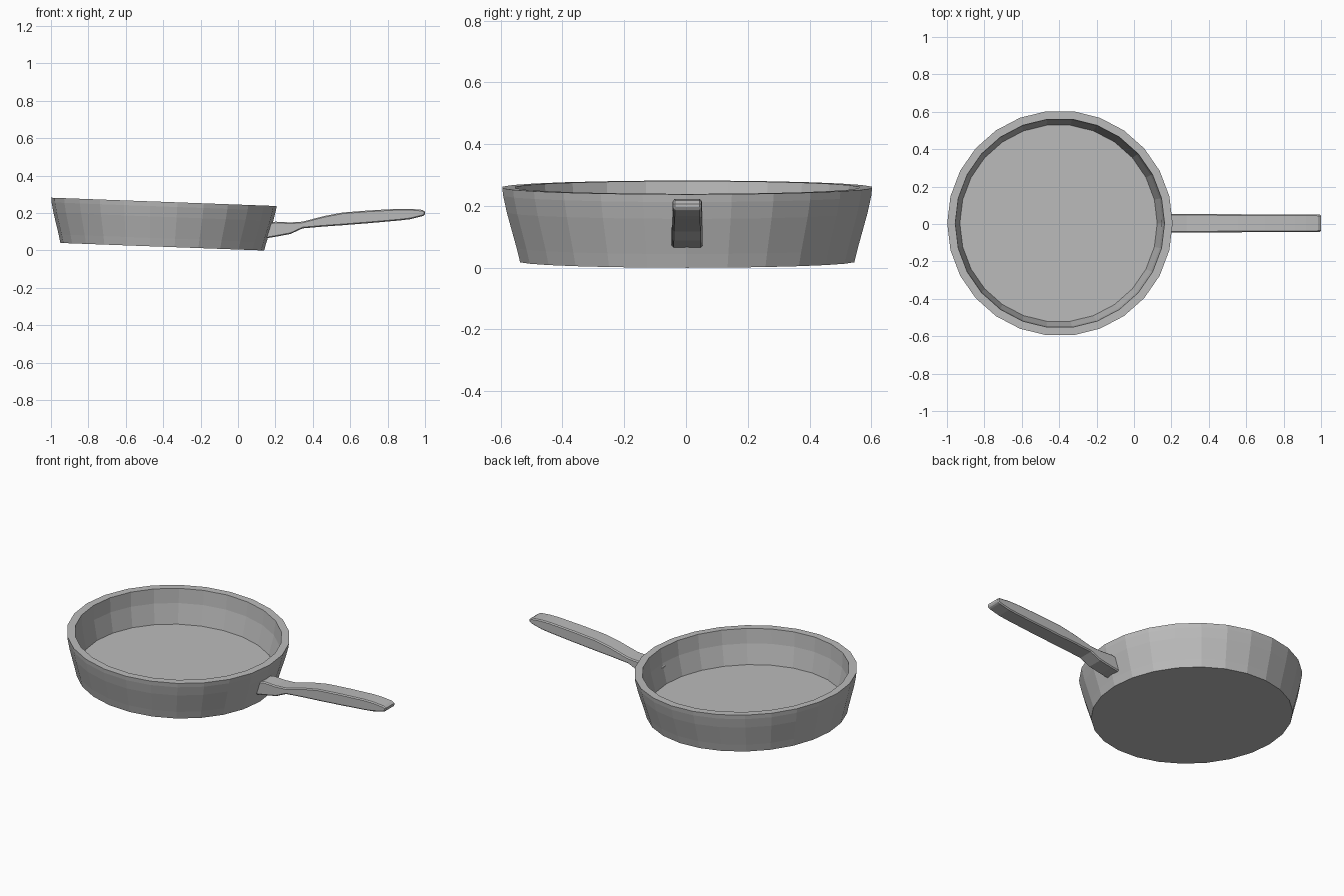
import bpy, bmesh
from math import cos, sin, tau
from mathutils import Matrix, Vector

cube = bpy.data.objects.get("Cube")
if cube:
    bpy.data.objects.remove(cube)

SIDES = 26
TILT = 0.037


def make_material(name, rgb):
    mat = bpy.data.materials.new(name)
    mat.use_nodes = True
    mat.diffuse_color = (*rgb, 1)
    mat.node_tree.nodes["Principled BSDF"].inputs["Base Color"].default_value = (*rgb, 1)
    return mat


def make_object(name, bm, mat):
    bmesh.ops.recalc_face_normals(bm, faces=bm.faces)
    mesh = bpy.data.meshes.new(name)
    bm.to_mesh(mesh)
    bm.free()
    mesh.materials.append(mat)
    obj = bpy.data.objects.new(name, mesh)
    bpy.context.collection.objects.link(obj)
    return obj


iron = make_material("grey iron", (0.5, 0.5, 0.5))

# Pan body: one closed profile turned round the axis, from base to floor
profile = [(0.545, 0), (0.556, 0.045), (0.588, 0.16), (0.6, 0.215), (0.603, 0.24),
           (0.56, 0.24), (0.553, 0.155), (0.528, 0.04)]
bm = bmesh.new()
rings = []
for r, z in profile:
    rings.append([bm.verts.new((r * cos(tau * i / SIDES), r * sin(tau * i / SIDES), z))
                  for i in range(SIDES)])
for low, high in zip(rings, rings[1:]):
    for i in range(SIDES):
        j = (i + 1) % SIDES
        bm.faces.new((low[i], low[j], high[j], high[i]))
bm.faces.new(rings[0])
bm.faces.new(rings[-1])
tilt = Matrix.Translation((-0.405, 0.004, 0.02)) @ Matrix.Rotation(TILT, 4, 'Y')
bm.transform(tilt)
make_object("pan_body", bm, iron)

# Handle: side outline as (x, underside z, top z), extruded across its width
stations = [(0.145, 0.064, 0.14), (0.2, 0.073, 0.154), (0.28, 0.088, 0.15),
            (0.345, 0.118, 0.154), (0.46, 0.128, 0.184), (0.56, 0.135, 0.203),
            (0.7, 0.146, 0.214), (0.86, 0.16, 0.223), (0.92, 0.167, 0.223),
            (0.985, 0.183, 0.217), (1.0, 0.19, 0.207)]
bm = bmesh.new()
loops = []
for x, low, high in stations:
    half = 0.051 - 0.005 * x
    loops.append([bm.verts.new((x, 0.004 + y, z)) for y, z in
                  ((-half, low), (half, low), (half, high), (-half, high))])
for a, b in zip(loops, loops[1:]):
    for i in range(4):
        j = (i + 1) % 4
        bm.faces.new((a[i], a[j], b[j], b[i]))
bm.faces.new(loops[0])
bm.faces.new(loops[-1])
handle = make_object("handle", bm, iron)
bevel = handle.modifiers.new("soft_edges", 'BEVEL')
bevel.width = 0.006
bevel.segments = 1
bevel.limit_method = 'ANGLE'
bevel.angle_limit = 1.0
